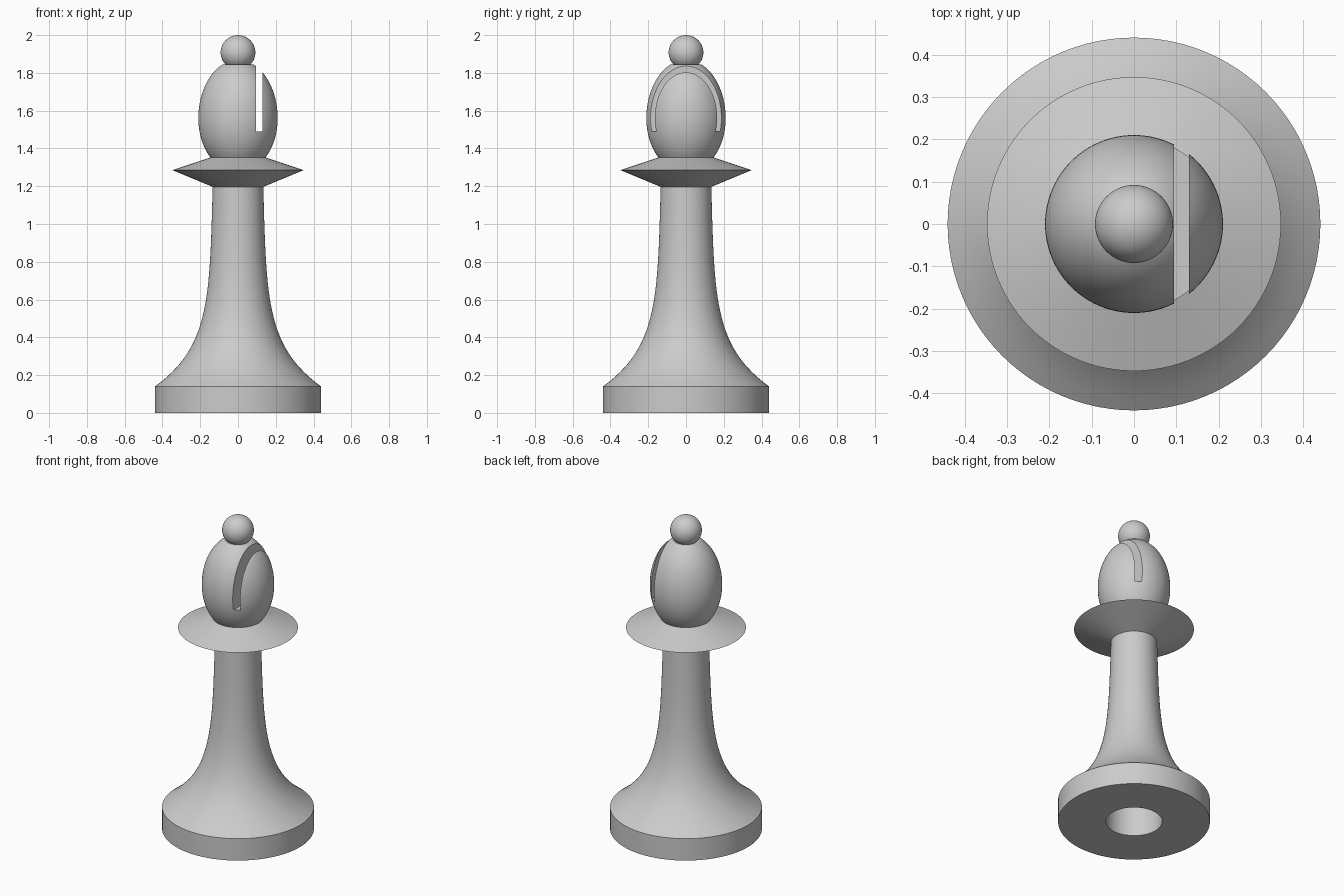
import bpy, bmesh, math
from mathutils import Vector
from mathutils.geometry import interpolate_bezier

cube = bpy.data.objects.get("Cube")
if cube:
    bpy.data.objects.remove(cube, do_unlink=True)

SEGMENTS = 96

grey = bpy.data.materials.new("plain grey")
grey.use_nodes = True
colour = (0.6, 0.6, 0.6, 1)
grey.diffuse_color = colour
grey.node_tree.nodes["Principled BSDF"].inputs["Base Color"].default_value = colour


def add_object(name, bm):
    mesh = bpy.data.meshes.new(name)
    bm.to_mesh(mesh)
    bm.free()
    mesh.materials.append(grey)
    obj = bpy.data.objects.new(name, mesh)
    bpy.context.collection.objects.link(obj)
    return obj


def lathe(name, profile):
    """Spin a list of (radius, height) points, listed from bottom to top, round z."""
    bm = bmesh.new()
    verts = [bm.verts.new((r, 0, z)) for r, z in profile]
    edges = [bm.edges.new(pair) for pair in zip(verts, verts[1:])]
    bmesh.ops.spin(bm, geom=verts + edges, cent=(0, 0, 0), axis=(0, 0, 1),
                   angle=math.tau, steps=SEGMENTS)
    bmesh.ops.remove_doubles(bm, verts=bm.verts, dist=0.0001)
    bmesh.ops.recalc_face_normals(bm, faces=bm.faces)
    return add_object(name, bm)


def select_only(obj):
    bpy.ops.object.select_all(action="DESELECT")
    obj.select_set(True)
    bpy.context.view_layer.objects.active = obj


# Base and flared stem, with a round socket in the underside
flare = interpolate_bezier(Vector((0.44, 0.14)), Vector((0.15, 0.35)),
                           Vector((0.15, 0.6)), Vector((0.134, 1.2)), 28)
socket = [(0, 0.3), (0.163, 0.3), (0.163, 0), (0.44, 0)]
stem = lathe("base_and_stem", socket + [tuple(p) for p in flare])

# Sharp-edged collar
collar = lathe("collar", [(0.13, 1.195), (0.347, 1.285), (0.146, 1.352)])

# Egg-shaped head, flat where it meets the collar and the finial
low, high = math.asin(-0.21 / 0.29), math.asin(0.285 / 0.309)
egg = []
for i in range(33):
    a = low + (high - low) * i / 32
    egg.append((0.21 * math.cos(a), 1.56 + (0.29 if a < 0 else 0.309) * math.sin(a)))
head = lathe("head", [(0, egg[0][1])] + egg + [(0, egg[-1][1])])

# Upright slot cut through the head on its left
bm = bmesh.new()
bmesh.ops.create_cube(bm, size=1)
bmesh.ops.scale(bm, vec=(0.036, 1, 0.6), verts=bm.verts)
bmesh.ops.translate(bm, vec=(0.112, 0, 1.79), verts=bm.verts)
cutter = add_object("slot_cutter", bm)
cutter.hide_render = True
cut = head.modifiers.new("slot", "BOOLEAN")
cut.operation = "DIFFERENCE"
cut.solver = "EXACT"
cut.object = cutter
select_only(head)
bpy.ops.object.modifier_apply(modifier=cut.name)
bpy.data.objects.remove(cutter, do_unlink=True)

# Ball finial
bm = bmesh.new()
bmesh.ops.create_uvsphere(bm, u_segments=64, v_segments=32, radius=0.092)
bmesh.ops.translate(bm, vec=(0, 0, 1.908), verts=bm.verts)
finial = add_object("finial", bm)

# Smooth shading with crisp rims
for obj in (stem, collar, head, finial):
    select_only(obj)
    bpy.ops.object.shade_smooth_by_angle(angle=math.radians(30))
